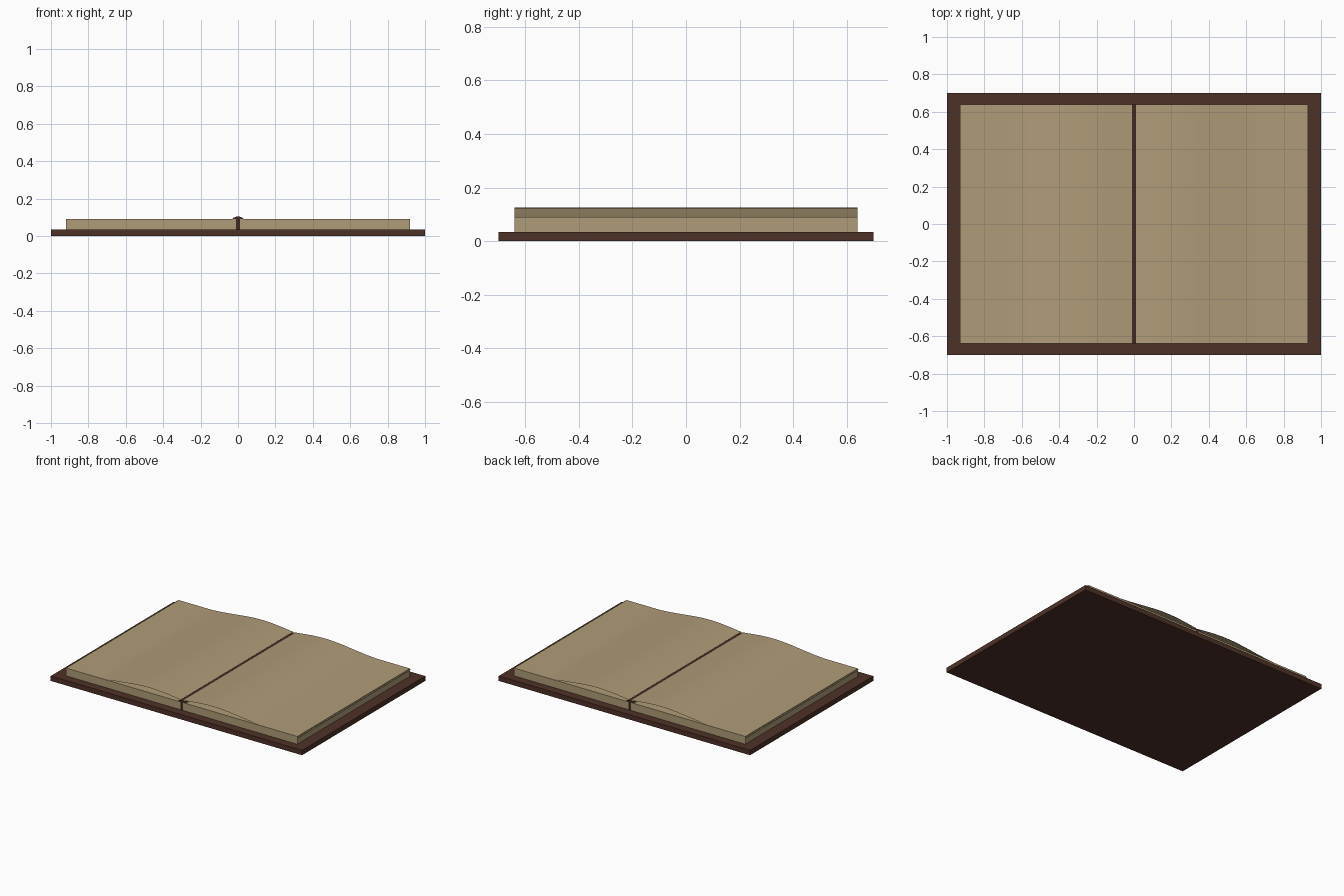
import bpy, bmesh, math
from mathutils import Matrix

if "Cube" in bpy.data.objects:
    bpy.data.objects.remove(bpy.data.objects["Cube"])


def material(name, rgb):
    m = bpy.data.materials.new(name)
    m.diffuse_color = (*rgb, 1)
    m.use_nodes = True
    m.node_tree.nodes["Principled BSDF"].inputs["Base Color"].default_value = m.diffuse_color
    return m


leather = material("brown leather", (0.076, 0.031, 0.020))
binding = material("dark binding", (0.052, 0.023, 0.016))
paper = material("old paper", (0.434, 0.332, 0.188))


def add_object(name, bm, mat):
    bmesh.ops.recalc_face_normals(bm, faces=bm.faces)
    me = bpy.data.meshes.new(name)
    bm.to_mesh(me)
    bm.free()
    me.materials.append(mat)
    ob = bpy.data.objects.new(name, me)
    bpy.context.collection.objects.link(ob)
    return ob


def box(name, x0, x1, y0, y1, z0, z1, mat):
    bm = bmesh.new()
    bmesh.ops.create_cube(bm, size=1)
    for v in bm.verts:
        v.co = (x1 if v.co.x > 0 else x0, y1 if v.co.y > 0 else y0,
                z1 if v.co.z > 0 else z0)
    return add_object(name, bm, mat)


def page_height(x):
    # Swell near the gutter that sinks into the page block further out
    return 0.085 + 0.041 * math.exp(-((x - 0.25) / 0.293) ** 2)


# Cover board
box("cover", -1, 1, -0.7, 0.7, 0, 0.035, leather)

# Spine roll, visible in the gutter
bm = bmesh.new()
bmesh.ops.create_cone(bm, cap_ends=True, segments=24, radius1=0.044, radius2=0.044,
                      depth=1.278, matrix=Matrix.Translation((0, 0, 0.06))
                      @ Matrix.Rotation(math.pi / 2, 4, 'X'))
add_object("spine_roll", bm, binding)

# Page block and curved open page on each side
for side, s in (("left", -1), ("right", 1)):
    xs = sorted((s * 0.01, s * 0.92))
    box(side + "_page_block", xs[0], xs[1], -0.64, 0.64, 0.035, 0.091, paper)
    bm = bmesh.new()
    n = 20
    rows = []
    for i in range(n + 1):
        x = 0.01 + 0.92 * i / n
        rows.append([bm.verts.new((s * x, y, page_height(x))) for y in (-0.64, 0.64)])
    for a, b in zip(rows, rows[1:]):
        bm.faces.new((a[0], b[0], b[1], a[1]))
    page = add_object(side + "_open_page", bm, paper)
    # Make the sheet face upward
    if page.data.polygons[0].normal.z < 0:
        page.data.flip_normals()
    for p in page.data.polygons:
        p.use_smooth = True
